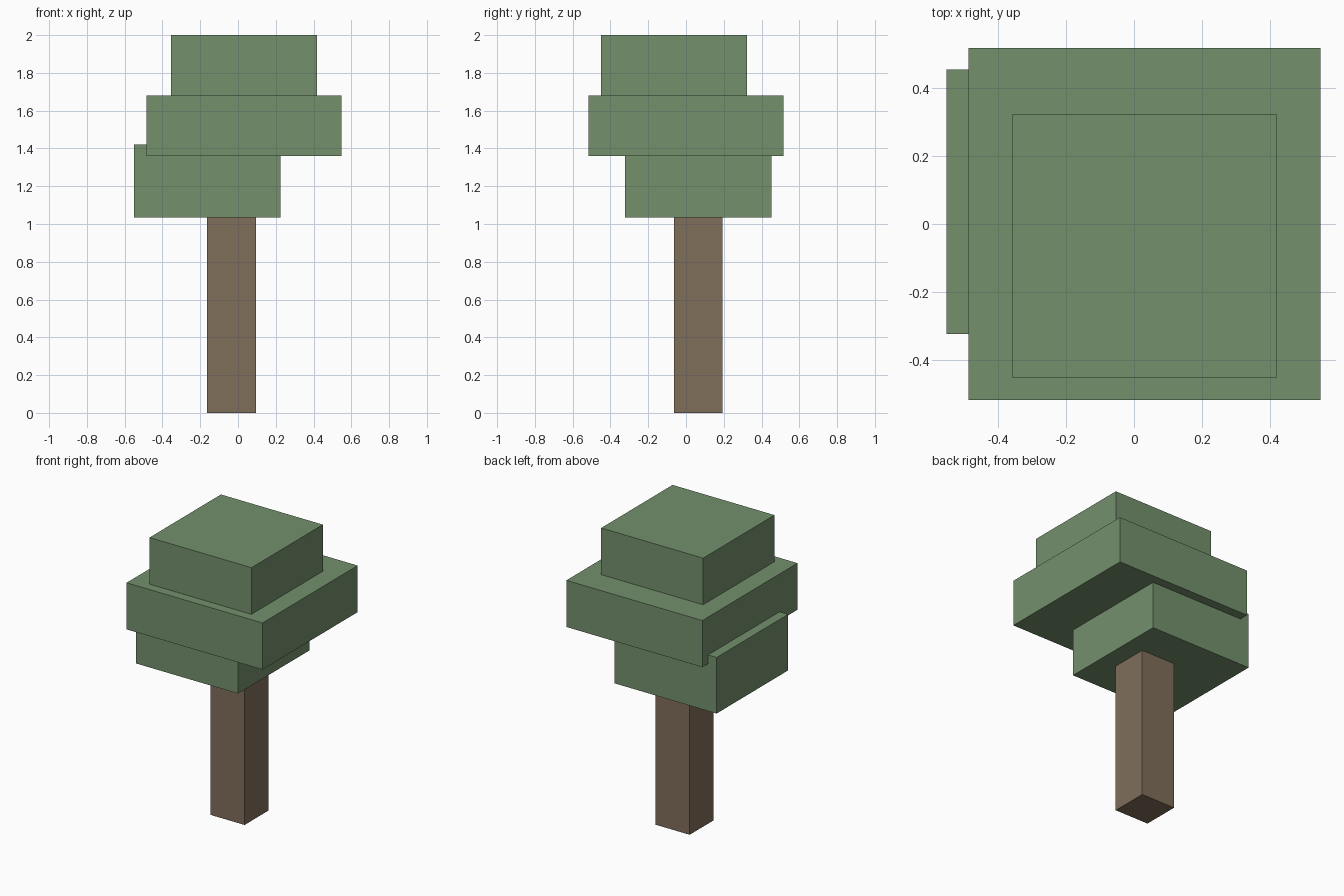
import bpy
import bmesh
from mathutils import Vector

default = bpy.data.objects.get("Cube")
if default:
    bpy.data.objects.remove(default, do_unlink=True)


def material(name, rgb):
    mat = bpy.data.materials.new(name)
    mat.use_nodes = True
    color = (*rgb, 1.0)
    mat.diffuse_color = color
    bsdf = next(n for n in mat.node_tree.nodes if n.type == "BSDF_PRINCIPLED")
    bsdf.inputs["Base Color"].default_value = color
    return mat


def box(name, low, high, mat):
    """Flat-faced block between two opposite corners, origin at its centre."""
    low, high = Vector(low), Vector(high)
    bm = bmesh.new()
    bmesh.ops.create_cube(bm, size=1.0)
    bmesh.ops.scale(bm, vec=high - low, verts=bm.verts)
    mesh = bpy.data.meshes.new(name)
    bm.to_mesh(mesh)
    bm.free()
    mesh.materials.append(mat)
    obj = bpy.data.objects.new(name, mesh)
    obj.location = (low + high) / 2
    bpy.context.collection.objects.link(obj)
    return obj


bark = material("bark brown", (0.216, 0.156, 0.102))
leaves = material("leaf green", (0.175, 0.28, 0.152))

# Trunk
box("trunk", (-0.163, -0.064, 0), (0.095, 0.193, 1.035), bark)

# Offset foliage blocks, bottom to top
box("lower_foliage", (-0.55, -0.322, 1.035), (0.225, 0.453, 1.42), leaves)
box("middle_foliage", (-0.485, -0.516, 1.36), (0.547, 0.516, 1.68), leaves)
box("upper_foliage", (-0.356, -0.451, 1.68), (0.418, 0.323, 2.0), leaves)
